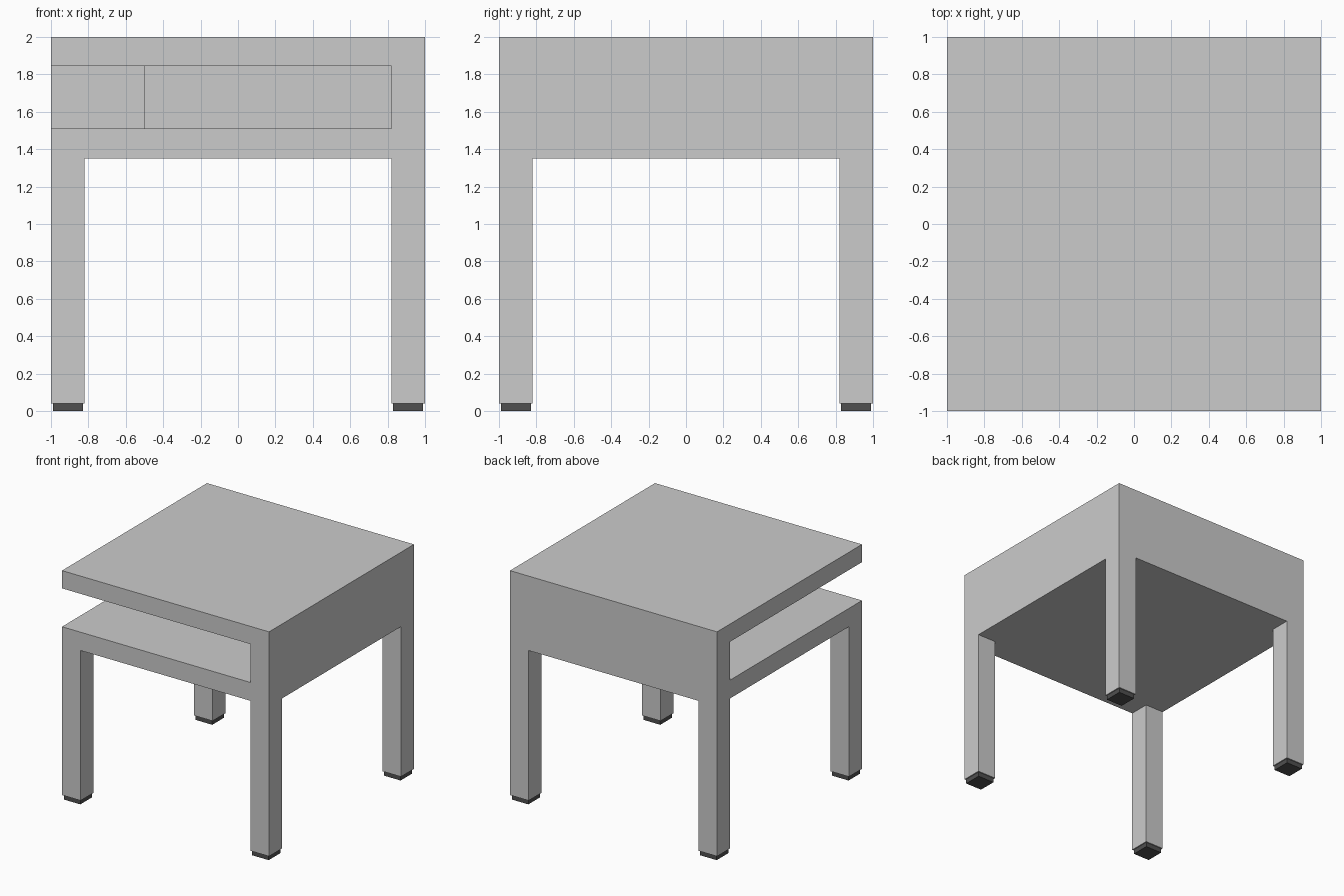
import bpy

if "Cube" in bpy.data.objects:
    bpy.data.objects.remove(bpy.data.objects["Cube"])

LEG = 0.82          # inner face of legs and walls
FOOT_H = 0.04


def box(name, lo, hi):
    """Axis-aligned box between two corners."""
    bpy.ops.mesh.primitive_cube_add(size=1)
    ob = bpy.context.object
    ob.name = ob.data.name = name
    for v in ob.data.vertices:
        v.co = [(a + b) / 2 + c * (b - a) for a, b, c in zip(lo, hi, v.co)]
    return ob


def carve(target, lo, hi):
    """Cut a box-shaped void out of the target."""
    cutter = box("cutter", lo, hi)
    cutter.hide_render = True
    mod = target.modifiers.new("carve", 'BOOLEAN')
    mod.operation = 'DIFFERENCE'
    mod.solver = 'EXACT'
    mod.object = cutter
    bpy.context.view_layer.objects.active = target
    bpy.ops.object.modifier_apply(modifier=mod.name)
    bpy.data.objects.remove(cutter, do_unlink=True)


# Table body: one solid carved into legs, shelf, top and walls
body = box("table_body", (-1, -1, FOOT_H), (1, 1, 2))

# Space between the legs, in both directions
carve(body, (-LEG, -1.5, -0.5), (LEG, 1.5, 1.35))
carve(body, (-1.5, -LEG, -0.5), (1.5, LEG, 1.35))

# Open shelf wrapping the front left corner around an inner core
carve(body, (-1.5, -1.5, 1.51), (LEG, -0.2, 1.845))
carve(body, (-1.5, -1.4, 1.51), (-0.5, LEG, 1.845))

# Dark foot pads, slightly inset from the legs
dark = bpy.data.materials.new("dark_rubber")
dark.diffuse_color = (0.08, 0.08, 0.08, 1)
dark.use_nodes = True
dark.node_tree.nodes["Principled BSDF"].inputs["Base Color"].default_value = dark.diffuse_color
for sx, side in ((-1, "left"), (1, "right")):
    for sy, end in ((-1, "front"), (1, "back")):
        xs = sorted((sx * 0.99, sx * 0.83))
        ys = sorted((sy * 0.99, sy * 0.83))
        pad = box(f"foot_pad_{end}_{side}", (xs[0], ys[0], 0), (xs[1], ys[1], FOOT_H))
        pad.data.materials.append(dark)
